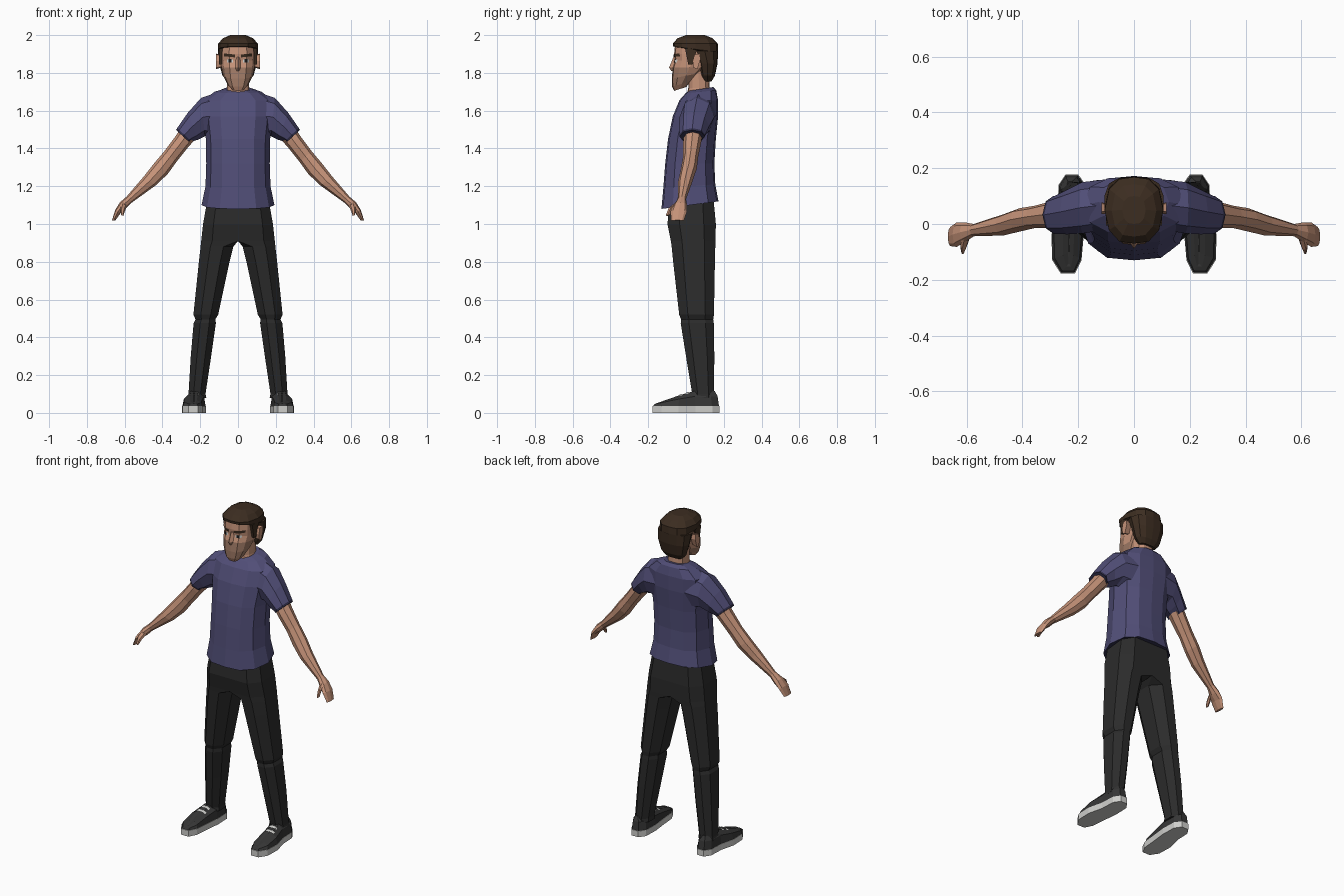
import bpy, bmesh, math
from mathutils import Vector
from mathutils.bvhtree import BVHTree

if "Cube" in bpy.data.objects:
    bpy.data.objects.remove(bpy.data.objects["Cube"])


def material(name, rgb):
    m = bpy.data.materials.new(name)
    m.diffuse_color = (*rgb, 1)
    m.use_nodes = True
    m.node_tree.nodes["Principled BSDF"].inputs["Base Color"].default_value = m.diffuse_color
    return m


SKIN = material("skin", (0.56, 0.29, 0.19))
STUBBLE = material("lower face tan", (0.36, 0.20, 0.135))
HAIR = material("dark brown hair", (0.045, 0.026, 0.015))
SHIRT = material("navy shirt", (0.082, 0.076, 0.185))
HEM = material("dark navy hem", (0.03, 0.028, 0.07))
PANTS = material("charcoal trousers", (0.024, 0.024, 0.024))
SHOE = material("dark grey shoe", (0.036, 0.036, 0.036))
WHITE = material("off white", (0.62, 0.62, 0.6))
BLACK = material("black", (0.01, 0.01, 0.01))


def finish(name, bm, mats, rule=None):
    bmesh.ops.remove_doubles(bm, verts=bm.verts, dist=1e-5)
    bmesh.ops.recalc_face_normals(bm, faces=bm.faces)
    bm.normal_update()
    if rule:
        for f in bm.faces:
            f.material_index = rule(f)
    me = bpy.data.meshes.new(name)
    bm.to_mesh(me)
    bm.free()
    for m in mats:
        me.materials.append(m)
    ob = bpy.data.objects.new(name, me)
    bpy.context.collection.objects.link(ob)
    return ob


def loft(name, rings, mats, side=1, rule=None):
    """Skin a list of closed rings and cap both ends."""
    bm = bmesh.new()
    vs = [[bm.verts.new((p[0] * side, p[1], p[2])) for p in r] for r in rings]
    n = len(vs[0])
    for a, b in zip(vs, vs[1:]):
        for i in range(n):
            j = (i + 1) % n
            bm.faces.new((a[i], a[j], b[j], b[i]))
    bm.faces.new(vs[0])
    bm.faces.new(vs[-1])
    return finish(name, bm, mats, rule)


def pair(name, rings, mats, rule=None):
    return [loft(f"{p}_{name}", rings, mats, s, rule) for p, s in (("left", 1), ("right", -1))]


HALF = [(0, 0), (.5, .03), (.85, .2), (1, .5), (.85, .82), (.5, .97), (0, 1)]


def body_ring(z, w, yf, yb, tilt=0):
    """Twelve-sided horizontal section, symmetric about x = 0."""
    prof = HALF + [(-x, t) for x, t in HALF[-2:0:-1]]
    return [(x * w, yf + (yb - yf) * t, z + tilt * (t - .5)) for x, t in prof]


def limb_ring(xt, zt, xb, zb, y, d, n=8):
    """Section between an upper and a lower outline point, with half depth d."""
    c = Vector(((xt + xb) / 2, y, (zt + zb) / 2))
    u = Vector(((xt - xb) / 2, 0, (zt - zb) / 2))
    return [c + u * math.cos(a) + Vector((0, d, 0)) * math.sin(a)
            for a in (2 * math.pi * i / n for i in range(n))]


def leg_ring(z, xi, xo, yf, yb, inner=.3):
    """Octagonal leg section; inner = 0 squares off the inside edge."""
    w, d = xo - xi, yb - yf
    ci, co, e = inner * w, .3 * w, .25 * d
    ei = e if inner else 0
    return [(xi + ci, yf, z), (xo - co, yf, z), (xo, yf + e, z), (xo, yb - e, z),
            (xo - co, yb, z), (xi + ci, yb, z), (xi, yb - ei, z), (xi, yf + ei, z)]


def decal(name, target, corners, direction, mat, lift=.004, cols=5):
    """Thin patch draped on a target; corners = a0, a1 (one edge), b0, b1 (other edge)."""
    tree = BVHTree.FromPolygons([v.co for v in target.data.vertices],
                                [p.vertices for p in target.data.polygons])
    d = Vector(direction)
    a0, a1, b0, b1 = (Vector(c) for c in corners)
    bm = bmesh.new()
    rows = []
    for i in range(cols + 1):
        row = []
        for p in (a0.lerp(a1, i / cols), b0.lerp(b1, i / cols)):
            hit = tree.ray_cast(p - d, d)[0]
            row.append(bm.verts.new((hit or p) - d * lift))
        rows.append(row)
    for p, q in zip(rows, rows[1:]):
        bm.faces.new((p[0], q[0], q[1], p[1]))
    bm.normal_update()
    if sum((f.normal.dot(d) for f in bm.faces)) > 0:
        bmesh.ops.reverse_faces(bm, faces=bm.faces)
    me = bpy.data.meshes.new(name)
    bm.to_mesh(me)
    bm.free()
    me.materials.append(mat)
    bpy.context.collection.objects.link(bpy.data.objects.new(name, me))


# Shirt body and sleeves, with dark openings
loft("shirt_body", [body_ring(*r) for r in [
    (1.10, .193, -.13, .172, .04), (1.2, .172, -.12, .155, .02), (1.32, .168, -.11, .15),
    (1.45, .17, -.095, .158), (1.57, .185, -.07, .17), (1.655, .185, -.035, .17),
    (1.70, .125, -.002, .16, .015), (1.715, .075, .015, .145, .02)]],
    [SHIRT, HEM], rule=lambda f: int(f.normal.z < -.8))
pair("sleeve", [limb_ring(*r) for r in [
    (.10, 1.70, .10, 1.45, .07, .09), (.195, 1.668, .175, 1.465, .058, .092),
    (.265, 1.59, .215, 1.445, .043, .08), (.322, 1.508, .246, 1.437, .033, .068),
    (.328, 1.498, .252, 1.428, .033, .067)]],
    [SHIRT, HEM], rule=lambda f: int(f.calc_center_median().z < 1.48 and len(f.verts) > 4
                                     or f.calc_area() < .0009))

# Arms, hands and thumbs
pair("arm", [limb_ring(*r) for r in [
    (.27, 1.56, .20, 1.48, .045, .05), (.33, 1.465, .265, 1.405, .033, .048),
    (.39, 1.385, .325, 1.33, .025, .04), (.445, 1.32, .372, 1.265, .015, .042),
    (.50, 1.25, .435, 1.205, -.003, .038), (.59, 1.145, .56, 1.115, -.022, .022)]], [SKIN])
pair("hand", [limb_ring(*r) for r in [
    (.588, 1.147, .56, 1.117, -.022, .022), (.625, 1.115, .59, 1.085, -.03, .036),
    (.65, 1.075, .62, 1.06, -.038, .044), (.667, 1.02, .65, 1.018, -.045, .034)]], [SKIN])
pair("thumb", [limb_ring(*r, 6) for r in [
    (.615, 1.12, .585, 1.10, -.04, .016), (.622, 1.09, .598, 1.07, -.078, .016),
    (.62, 1.048, .607, 1.043, -.098, .01)]], [SKIN])

# Trousers
pair("trouser_leg", [leg_ring(*r) for r in [
    (1.14, 0, .16, -.085, .145, 0), (1.0, 0, .185, -.098, .158, 0),
    (.91, 0, .195, -.08, .156, 0), (.88, .025, .198, -.076, .155), (.8, .045, .207, -.068, .153),
    (.52, .105, .236, -.036, .148), (.495, .12, .225, -.026, .144), (.475, .117, .235, -.028, .147),
    (.3, .142, .25, .0, .15), (.1, .172, .262, .033, .148), (.08, .168, .267, .026, .152)]], [PANTS])

# Shoes: white sole, sloping upper, two laces
OUTLINE = [(.212, -.178), (.262, -.178), (.293, -.13), (.296, -.04), (.274, .05), (.27, .14),
           (.245, .178), (.2, .178), (.173, .14), (.17, .05), (.18, -.04), (.188, -.13)]


def shoe_ring(s, sy, h):
    return [(.233 + (x - .233) * s, y * sy, h(y)) for x, y in OUTLINE]


def slope(y):
    return min(.115, .052 + .3 * (y + .178))


pair("shoe_sole", [shoe_ring(1, 1, lambda y: 0), shoe_ring(1, 1, lambda y: .037)], [WHITE])
uppers = pair("shoe_upper", [shoe_ring(.97, .98, lambda y: .036),
                             shoe_ring(.85, .94, lambda y: .036 + .65 * (slope(y) - .036)),
                             shoe_ring(.35, .86, slope), shoe_ring(.05, .8, slope)], [SHOE])
for upper, s in zip(uppers, (1, -1)):
    for k, y in enumerate((-.035, .0)):
        decal(f"lace_{k}", upper, [(s * .2, y, 0), (s * .265, y, 0),
              (s * .2, y + .014, 0), (s * .265, y + .014, 0)], (0, 0, -1), WHITE)

# Neck and head, with the lower face darker
loft("neck", [body_ring(*r) for r in [(1.66, .07, .0, .14), (1.72, .058, .012, .125),
                                      (1.83, .058, .012, .12)]], [SKIN])
head = loft("head", [body_ring(*r) for r in [
    (1.715, .035, -.062, -.0, .02), (1.742, .058, -.073, .03, .03), (1.785, .078, -.075, .075, .03),
    (1.828, .088, -.07, .11), (1.865, .092, -.058, .13), (1.90, .093, -.063, .14),
    (1.95, .092, -.058, .14), (1.98, .06, -.02, .10)]], [SKIN, STUBBLE],
    rule=lambda f: int(1.735 < f.calc_center_median().z < 1.83 and f.calc_center_median().y < .03))
loft("nose", [[(-.009, -.055, 1.885), (.009, -.055, 1.885), (0, -.066, 1.885)],
              [(-.02, -.06, 1.828), (.02, -.06, 1.828), (0, -.09, 1.828)],
              [(-.014, -.06, 1.808), (.014, -.06, 1.808), (0, -.078, 1.81)]], [SKIN, STUBBLE],
     rule=lambda f: int(f.calc_center_median().z < 1.83))
pair("ear", [[(x, .055 + dy * k, 1.862 + dz * k) for dy, dz in
              [(-.02, .0), (-.015, -.035), (.005, -.042), (.022, .01), (.018, .04), (-.01, .036)]]
             for x, k in ((.085, .8), (.117, 1))], [SKIN])

# Hair: back shell with overhanging fringe, plus sideburns
loft("hair", [body_ring(*r) for r in [
    (1.755, .055, .09, .135), (1.785, .082, .075, .153), (1.85, .1, .06, .167),
    (1.915, .106, .03, .17), (1.925, .106, -.068, .17, -.03), (1.955, .105, -.07, .168),
    (1.983, .08, -.045, .142), (2.0, .042, -.0, .10)]], [HAIR])
pair("sideburn", [[(x, -.005, 1.93), (x, .012, 1.845), (x, .035, 1.845), (x, .06, 1.93)]
                  for x in (.08, .1)], [HAIR])

# Eyebrows and eyes
for side, s in (("left", 1), ("right", -1)):
    def patch(name, x0, x1, z0, z1, rise, mat, lift):
        decal(f"{side}_{name}", head, [(s * x0, 0, z0), (s * x1, 0, z0 + rise), (s * x0, 0, z1),
              (s * x1, 0, z1 + rise)], (0, 1, 0), mat, lift)
    patch("eyebrow", .016, .074, 1.882, 1.897, .006, HAIR, .006)
    patch("eye_white", .026, .058, 1.856, 1.872, 0, WHITE, .004)
    patch("iris", .034, .049, 1.856, 1.873, 0, BLACK, .006)
